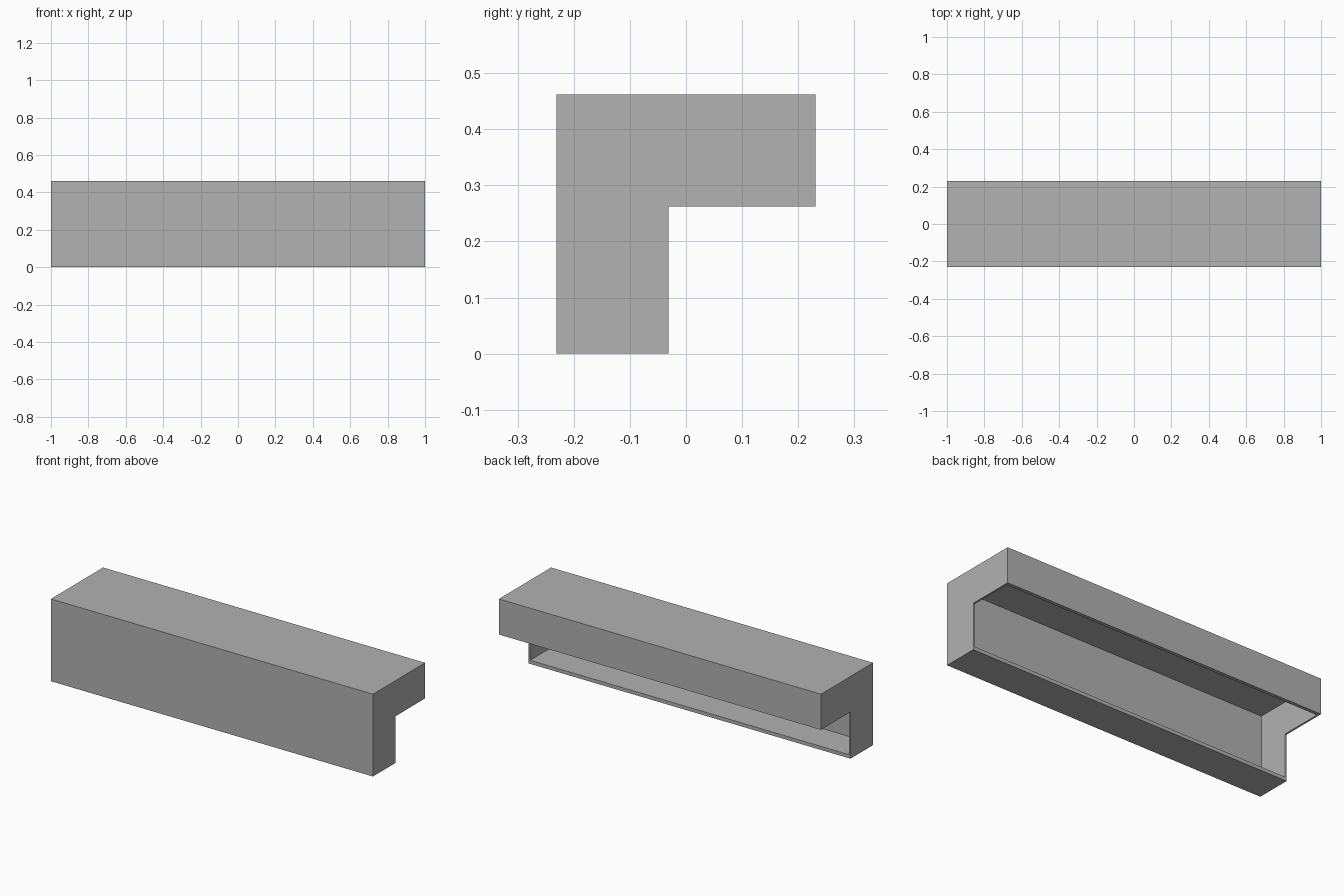
import bpy, bmesh

if "Cube" in bpy.data.objects:
    bpy.data.objects.remove(bpy.data.objects["Cube"], do_unlink=True)

HALF_LEN = 1.0      # half length along x
HALF_DEPTH = 0.231  # half depth along y
HEIGHT = 0.462
ARM = 0.2           # width of each arm of the L section
WALL = 0.02         # long wall thickness
END = 0.01          # end panel thickness

grey = bpy.data.materials.new("neutral grey")
grey.use_nodes = True
colour = (0.445, 0.445, 0.445, 1)
grey.diffuse_color = colour
grey.node_tree.nodes["Principled BSDF"].inputs["Base Color"].default_value = colour


def l_prism(name, front, back, bottom, top, notch_y, notch_z, half):
    """L-shaped section in the yz plane, extruded along x."""
    section = [(front, bottom), (notch_y, bottom), (notch_y, notch_z),
               (back, notch_z), (back, top), (front, top)]
    bm = bmesh.new()
    face = bm.faces.new([bm.verts.new((-half, y, z)) for y, z in section])
    extruded = bmesh.ops.extrude_face_region(bm, geom=[face])["geom"]
    verts = [g for g in extruded if isinstance(g, bmesh.types.BMVert)]
    bmesh.ops.translate(bm, verts=verts, vec=(2 * half, 0, 0))
    bmesh.ops.recalc_face_normals(bm, faces=bm.faces)
    mesh = bpy.data.meshes.new(name)
    bm.to_mesh(mesh)
    bm.free()
    mesh.materials.append(grey)
    obj = bpy.data.objects.new(name, mesh)
    bpy.context.collection.objects.link(obj)
    return obj


# Solid L-shaped body
notch_y, notch_z = ARM - HALF_DEPTH, HEIGHT - ARM
cover = l_prism("corner_cover", -HALF_DEPTH, HALF_DEPTH, 0, HEIGHT,
                notch_y, notch_z, HALF_LEN)

# Cavity, reaching past the notch so both inner sides are open
cavity = l_prism("cavity_cutter", WALL - HALF_DEPTH, HALF_DEPTH - WALL,
                 WALL, HEIGHT - WALL, notch_y + 0.05, notch_z - 0.05,
                 HALF_LEN - END)
cavity.hide_render = True

# Hollow the body and discard the cutter
cut = cover.modifiers.new("hollow", 'BOOLEAN')
cut.operation = 'DIFFERENCE'
cut.solver = 'EXACT'
cut.object = cavity
bpy.context.view_layer.objects.active = cover
bpy.ops.object.modifier_apply(modifier=cut.name)
bpy.data.objects.remove(cavity, do_unlink=True)
